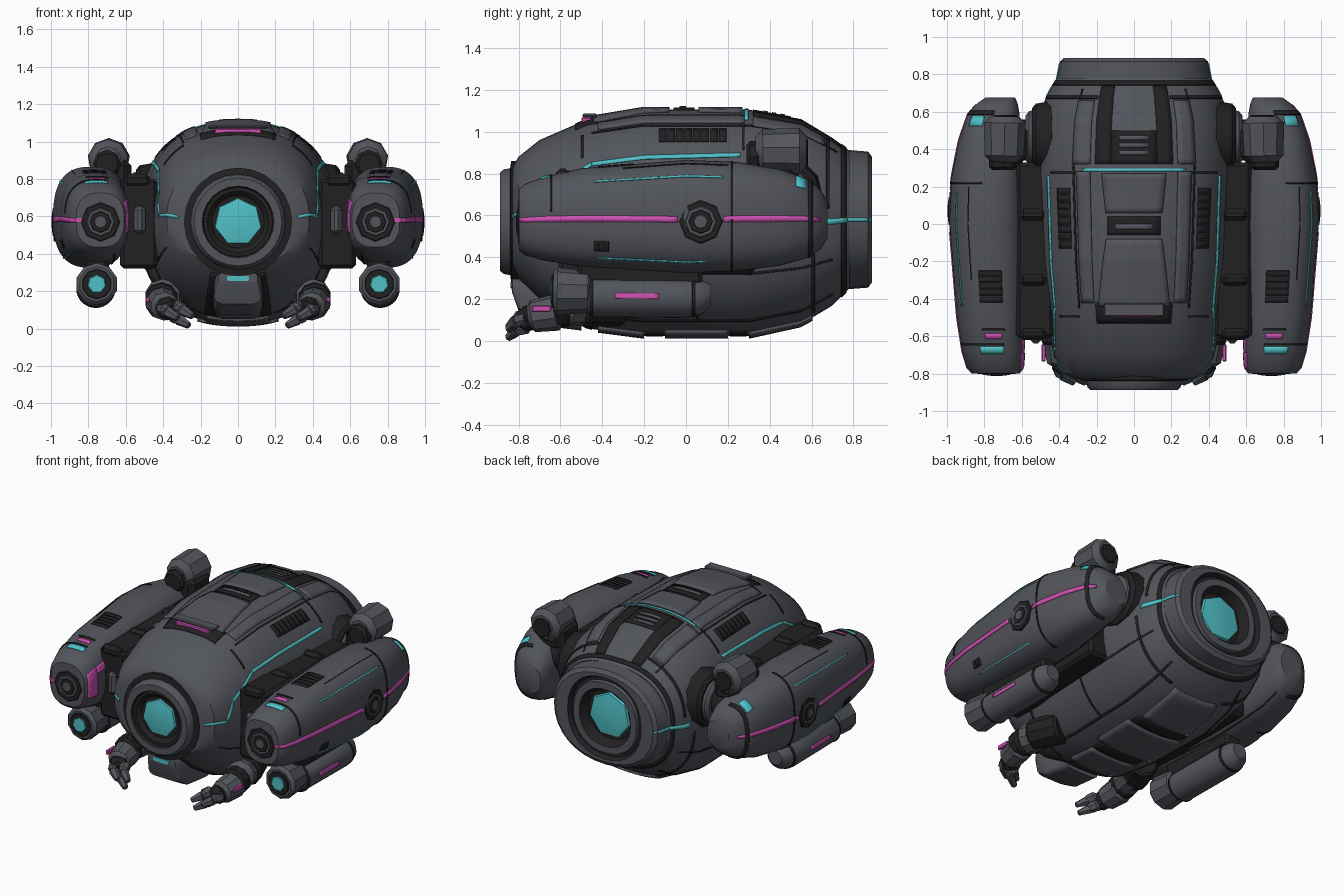
import bpy, bmesh, math
from mathutils import Vector, Matrix

if "Cube" in bpy.data.objects:
    bpy.data.objects.remove(bpy.data.objects["Cube"], do_unlink=True)


def material(name, rgb):
    mat = bpy.data.materials.new(name)
    mat.use_nodes = True
    mat.diffuse_color = (*rgb, 1)
    mat.node_tree.nodes["Principled BSDF"].inputs["Base Color"].default_value = (*rgb, 1)
    return mat


MATS = [material("slate armour", (.085, .09, .107)), material("dark recess", (.015, .015, .016)),
        material("cyan glow", (.08, .53, .57)), material("pink glow", (.6, .08, .43))]
GREY, DARK, CYAN, PINK = range(4)


def finish(name, bm, mirror=False, thick=0):
    bmesh.ops.recalc_face_normals(bm, faces=bm.faces)
    mesh = bpy.data.meshes.new(name)
    bm.to_mesh(mesh)
    bm.free()
    for mat in MATS:
        mesh.materials.append(mat)
    obj = bpy.data.objects.new(name, mesh)
    bpy.context.collection.objects.link(obj)
    bpy.ops.object.select_all(action='DESELECT')
    obj.select_set(True)
    bpy.context.view_layer.objects.active = obj
    bpy.ops.object.shade_smooth_by_angle(angle=math.radians(32))
    if mirror:
        obj.modifiers.new("Mirror", 'MIRROR')
    if thick:
        solid = obj.modifiers.new("Thickness", 'SOLIDIFY')
        solid.thickness, solid.offset = thick, 0
    return obj


def surface_point(station, angle, power, lift=0):
    # Rounded-square section; angle 0 is up, 90 is outward
    y, cx, cz, rx, rz = station
    s, c = math.sin(math.radians(angle)), math.cos(math.radians(angle))
    bend = lambda v: math.copysign(abs(v) ** (2 / power), v)
    return Vector((cx + (rx + lift) * bend(s), y, cz + (rz + lift) * bend(c)))


def station_at(stations, y):
    for a, b in zip(stations, stations[1:]):
        if y <= b[0]:
            t = max(0, (y - a[0]) / (b[0] - a[0]))
            return [p + (q - p) * t for p, q in zip(a, b)]
    return stations[-1]


def loft(name, stations, bands=None, power=2, sides=24, mirror=False):
    bands = bands or [GREY] * (len(stations) - 1)
    bm = bmesh.new()
    rings = [[bm.verts.new(surface_point(st, 360 * i / sides, power)) for i in range(sides)]
             for st in stations]
    for a, b, mat in zip(rings, rings[1:], bands):
        for i in range(sides):
            j = (i + 1) % sides
            bm.faces.new((a[i], a[j], b[j], b[i])).material_index = mat
    bm.faces.new(rings[0]).material_index = bands[0]
    bm.faces.new(rings[-1]).material_index = bands[-1]
    return finish(name, bm, mirror)


def plates(name, body, quads, mat, mirror=True, lift=.0015, thick=.006):
    # Each quad: y start, y end, angle range at start, optional angle range at end
    stations, power = body
    bm = bmesh.new()
    for y0, y1, a0, a1, *end in quads:
        b0, b1 = end or (a0, a1)
        ny, na = math.ceil((y1 - y0) / .03), math.ceil(abs(a1 - a0) / 4)
        grid = []
        for i in range(ny + 1):
            t = i / ny
            st = station_at(stations, y0 + (y1 - y0) * t)
            lo, hi = a0 + (b0 - a0) * t, a1 + (b1 - a1) * t
            grid.append([bm.verts.new(surface_point(st, lo + (hi - lo) * k / na, power, lift))
                         for k in range(na + 1)])
        for r, q in zip(grid, grid[1:]):
            for k in range(na):
                bm.faces.new((r[k], r[k + 1], q[k + 1], q[k])).material_index = mat
    return finish(name, bm, mirror, thick)


def tube(name, p0, p1, r0, r1, mat=GREY, sides=10, bevel=.015):
    p0, p1 = Vector(p0), Vector(p1)
    bm = bmesh.new()
    turn = (p1 - p0).to_track_quat('Z', 'Y').to_matrix().to_4x4()
    bmesh.ops.create_cone(bm, cap_ends=True, segments=sides, radius1=r0, radius2=r1,
                          depth=(p1 - p0).length, matrix=Matrix.Translation((p0 + p1) / 2) @ turn)
    rims = [e for e in bm.edges if any(len(f.verts) > 4 for f in e.link_faces)]
    bmesh.ops.bevel(bm, geom=rims, offset=bevel, segments=1, affect='EDGES')
    for f in bm.faces:
        f.material_index = mat
    return finish(name, bm, True)


def box(name, centre, size, mat=GREY, bevel=.02, mirror=True):
    bm = bmesh.new()
    bmesh.ops.create_cube(bm, size=1, matrix=Matrix.Translation(centre) @ Matrix.Diagonal((*size, 1)))
    bmesh.ops.bevel(bm, geom=bm.edges[:], offset=bevel, segments=1, affect='EDGES')
    for f in bm.faces:
        f.material_index = mat
    return finish(name, bm, mirror)


# Central hull
HULL = ([(-.83, 0, .58, .32, .25), (-.8, 0, .59, .38, .29), (-.7, 0, .58, .43, .38),
         (-.47, 0, .56, .475, .5), (-.2, 0, .565, .505, .54), (.3, 0, .565, .53, .54),
         (.55, 0, .57, .51, .49), (.7, 0, .57, .46, .4), (.78, 0, .58, .41, .33)], 2.4)
loft("hull", HULL[0], power=HULL[1], sides=64)

# Front eye and rear engine: bezel, recess and glowing lens
def round_stations(z, steps):
    return [(y, 0, z, r, r) for y, r in steps]

loft("front_eye_bezel", round_stations(.57, [(-.76, .29), (-.835, .29), (-.84, .255), (-.87, .25),
     (-.888, .235), (-.888, .192), (-.87, .185), (-.87, .165), (-.845, .14)]),
     [DARK, DARK, GREY, GREY, GREY, DARK, DARK, DARK])
loft("front_eye_lens", round_stations(.57, [(-.84, .13), (-.858, .125), (-.868, .07)]), [CYAN] * 2, sides=7)
REAR = ([(.74, 0, .58, .42, .335), (.87, 0, .58, .395, .325), (.888, 0, .58, .37, .3)], 2.2)
loft("rear_engine_bezel", REAR[0] + round_stations(.58, [(.888, .28), (.86, .265), (.86, .245),
     (.882, .24), (.882, .195), (.82, .165)]), [GREY, GREY, GREY, DARK, DARK, GREY, GREY, DARK], 2.2, 32)
loft("rear_engine_lens", round_stations(.58, [(.81, .16), (.835, .15), (.845, .08)]), [CYAN] * 2, sides=7)

# Raised armour plates on the hull
plates("top_armour", HULL, [(-.44, -.08, -19, 19, -13, 13), (.06, .27, -13, 13, -15, 15)],
       GREY, False, .004, .02)
plates("shoulder_armour", HULL, [(-.42, .28, 22, 31), (.32, .66, 22, 34)], GREY, True, .003, .014)
plates("belly_armour", HULL, [(-.42, -.2, 164, 196), (-.1, .2, 160, 200), (.3, .6, 164, 196)],
       GREY, False, .004, .02)

# Chin block with a light on its brow
plates("chin_surround", HULL, [(-.79, -.45, 162, 198)], DARK, False)
loft("chin_block", [(-.838, 0, .268, .06, .014), (-.834, 0, .268, .06, .014), (-.83, 0, .265, .105, .035),
     (-.795, 0, .215, .125, .085), (-.7, 0, .16, .132, .085), (-.5, 0, .13, .125, .08)],
     [CYAN, GREY, GREY, GREY, GREY], 5, 32)

# Recesses, seams and vents on the hull
plates("top_recesses", HULL, [(-.53, -.42, -21, 21), (.32, .74, -19, -10), (.32, .74, 10, 19),
       (.32, .5, -10, 10)], DARK, False)
plates("top_hatch", HULL, [(-.06, .04, -12, 12)], DARK, False, .008)
plates("hatch_lid", HULL, [(-.03, .0, -8, 8)], GREY, False, .014)
plates("rear_hatch_slats", HULL, [(y, y + .022, -6, 6) for y in (.37, .41, .45)], GREY, False, .006)
plates("belly_recesses", HULL, [(-.19, -.11, 164, 196), (.21, .29, 162, 198)], DARK, False)
plates("hull_seams", HULL, [(-.45, .72, 33, 34.2), (-.5, -.49, 34, 54), (.27, .28, 22, 54),
       (.67, .685, 20, 84), (-.75, .7, 112, 113.2), (-.5, .7, 146, 148), (-.48, -.465, 113, 160),
       (.05, .06, 113, 146), (.6, .615, 95, 160), (.742, .765, 0, 180)], DARK)
plates("side_vents", HULL, [(-.13 + i * .041, -.094 + i * .041, 37, 48) for i in range(8)], DARK)
box("nose_light", (0, -.475, 1.052), (.25, .05, .036), PINK, .006, False)
box("nose_light_hood", (0, -.46, 1.077), (.32, .07, .018), GREY, .006, False)
plates("roof_light", HULL, [(.28, .298, -27, 27)], CYAN, False, .002)
plates("hull_light_line", HULL, [(-.83, -.72, 86.5, 89, 87, 89), (-.72, -.66, 84.5, 89, 71, 76),
       (-.66, -.45, 71.5, 74.5, 58.5, 61), (-.45, .26, 58.5, 61, 56, 58.5),
       (.64, .77, 89, 91)], CYAN)
plates("rear_light_line", REAR, [(.75, .885, 89, 91)], CYAN)

# Side pods
POD = ([(-.798, .737, .58, .128, .145), (-.77, .742, .58, .15, .17), (-.68, .752, .585, .167, .2),
        (-.5, .762, .59, .185, .235), (0, .785, .595, .203, .27), (.25, .782, .595, .195, .26),
        (.45, .772, .59, .165, .23), (.59, .75, .585, .138, .185), (.645, .73, .58, .108, .14),
        (.675, .715, .58, .08, .09)], 2.6)
loft("side_pod", POD[0], None, POD[1], 64, True)
plates("pod_light_line", POD, [(-.797, -.04, 88.5, 92, 90, 93), (.18, .64, 90, 93, 88.5, 92)], PINK)
box("pod_front_light", (.853, -.795, .58), (.04, .009, .024), PINK, .002)
plates("pod_inner_light", POD, [(-.78, -.69, 252, 299), (-.69, -.35, 284, 298)], PINK)
plates("pod_thin_lights", POD, [(-.44, .18, 49, 51.5), (-.42, .1, 137.5, 140), (.525, .575, 14, 48),
       (-.695, -.655, -14, 18)], CYAN)
plates("pod_top_mark", POD, [(-.615, -.585, -12, 8)], PINK)
plates("pod_seams", POD, [(.215, .225, 5, 175), (.585, .605, 0, 180), (-.65, -.64, -14, 85),
       (-.3, .2, 24, 25), (-.66, .58, 205, 208)], DARK)
plates("pod_top_vents", POD, [(y, y + .03, -14, 12) for y in (-.42, -.385, -.35, -.315, -.28)]
       + [(-.57, -.56, -16, 12)], DARK)
plates("pod_side_vents", POD, [(y, y + .021, 112, 126) for y in (-.44, -.415, -.39)], DARK)

# Round ports on the front and outer side of each pod
for part, at, way in (("front", (.735, -.78, .57), (0, -1, 0)), ("outer", (.965, .07, .57), (1, 0, 0))):
    at, way = Vector(at), Vector(way)
    for layer, radius, depth, mat in (("rim", .11, .022, DARK), ("ring", .08, .026, GREY),
                                      ("recess", .062, .029, DARK), ("core", .038, .032, GREY)):
        tube(f"pod_{part}_port_{layer}", at - way * .04, at + way * depth, radius, radius * .95,
             mat, 8, .004)

# Thruster knobs on top of the pods
tube("thruster_knob", (.695, .33, .905), (.69, .575, .905), .105, .115, GREY, 9, .035)
tube("thruster_front_cap", (.7, .29, .88), (.7, .36, .88), .075, .075, DARK, 8)
tube("thruster_rear_cap", (.69, .55, .9), (.69, .583, .9), .072, .065, DARK, 8, .005)
box("thruster_mount", (.66, .43, .82), (.18, .22, .18), DARK, .04)

# Linkage between hull and pods
box("pod_linkage", (.53, -.14, .56), (.2, .94, .48), DARK)
for y in (-.59, -.3, .05):
    box("linkage_block", (.525, y, .58), (.06, .1, .15))
    box("linkage_rib", (.54, y, .79), (.14, .06, .07), DARK)
tube("rear_joint_collar", (.42, .46, .69), (.545, .46, .69), .2, .18, DARK, 12, .02)
tube("rear_joint_cap", (.5, .46, .69), (.58, .46, .69), .155, .14, GREY, 12, .02)
tube("rear_joint_pin", (.54, .45, .69), (.67, .45, .69), .11, .11, DARK, 12)

# Cannons under the pods
CANNON = ([(-.48, .76, .22, .075, .075), (-.45, .76, .21, .1, .095), (0, .76, .205, .1, .095),
           (.08, .76, .21, .085, .08), (.12, .76, .22, .05, .05)], 2)
loft("cannon_body", CANNON[0], [GREY] * 4, 2, 32, True)
tube("cannon_nozzle", (.755, -.45, .235), (.755, -.635, .238), .1, .115, GREY, 10, .02)
tube("cannon_muzzle", (.755, -.61, .238), (.755, -.642, .238), .085, .08, DARK, 10, .003)
tube("cannon_lens", (.755, -.61, .238), (.755, -.648, .238), .054, .05, CYAN, 7, .003)
plates("cannon_seams", CANNON, [(-.46, -.445, 0, 360), (.03, .045, 0, 360)], DARK)
plates("cannon_mark", CANNON, [(-.34, -.13, 78, 93)], PINK)
box("cannon_bracket", (.75, -.22, .32), (.12, .6, .12), DARK)

# Folded arms with claws under the nose
tube("arm_shoulder", (.33, -.3, .17), (.41, -.5, .17), .1, .1, DARK)
tube("upper_arm", (.37, -.4, .16), (.41, -.58, .17), .085, .1, GREY, 10, .03)
tube("arm_elbow", (.41, -.56, .16), (.41, -.64, .15), .09, .09, DARK)
tube("forearm", (.41, -.6, .14), (.39, -.75, .115), .09, .075, GREY, 10, .02)
box("arm_light", (.483, -.69, .155), (.022, .09, .03), PINK, .004)
tube("arm_wrist", (.39, -.73, .12), (.36, -.79, .09), .065, .055, DARK, 8)
for dx, dz in ((.05, .02), (-.03, .03), (-.01, -.02)):
    tube("claw_knuckle", (.36 + dx, -.75, .09 + dz), (.33 + dx, -.82, .075 + dz), .036, .034, GREY, 7)
    tube("claw_tip", (.33 + dx, -.81, .07 + dz), (.27 + dx, -.85, .035 + dz), .032, .018, GREY, 6, .004)
